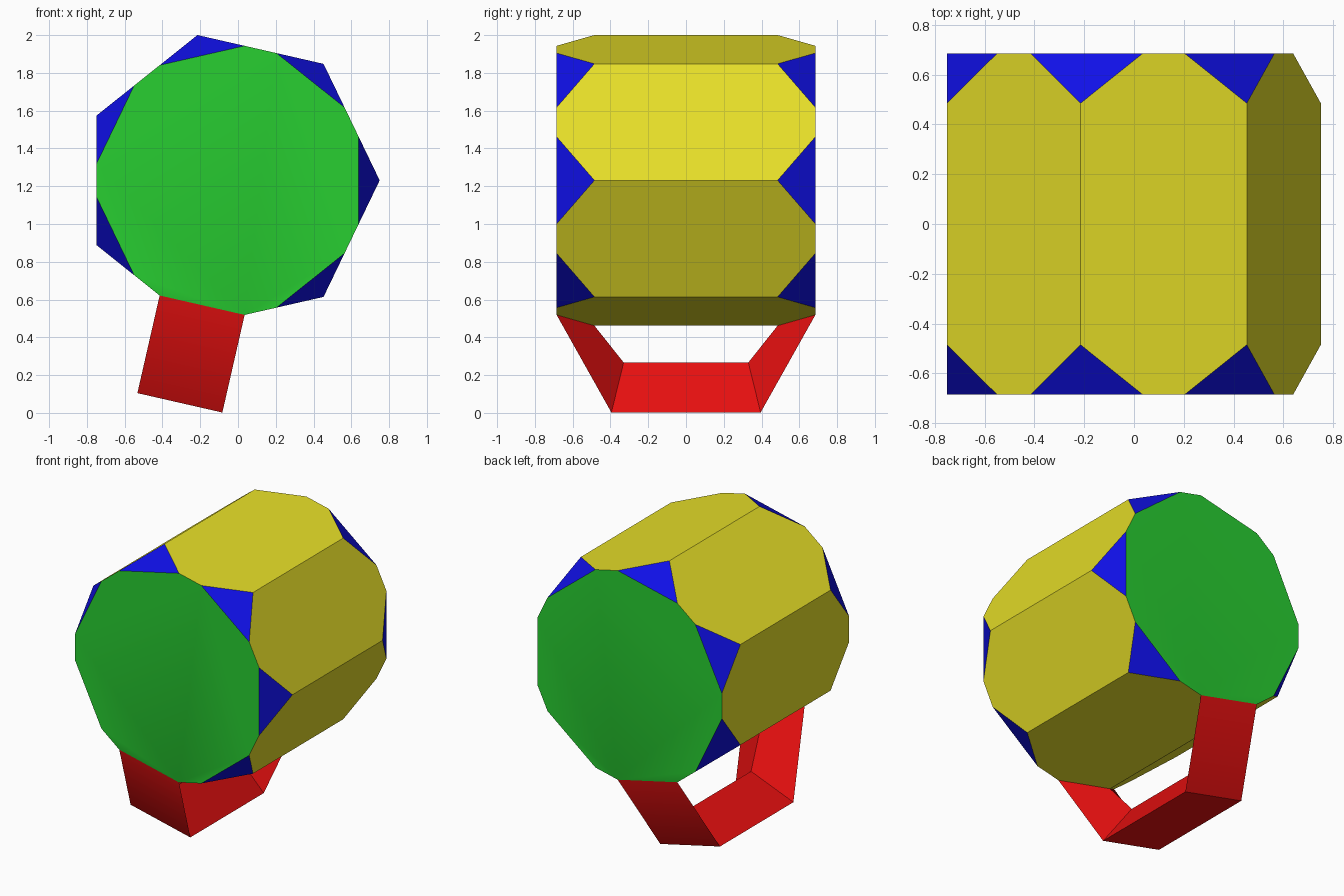
import bpy, bmesh, math
from mathutils import Vector

if "Cube" in bpy.data.objects:
    bpy.data.objects.remove(bpy.data.objects["Cube"])

N = 7                      # sides of the barrel
R = 0.789                  # barrel radius
CENTER = Vector((-0.039, 0, 1.231))
HALF = 0.685               # half length of the barrel
CUT_Y = 0.20               # corner cut along the length
CUT_F = 0.374              # corner cut along each end edge
HANDLE_K = 5               # corner that carries the handle


def material(name, rgb):
    m = bpy.data.materials.new(name)
    m.diffuse_color = (*rgb, 1)
    m.use_nodes = True
    m.node_tree.nodes["Principled BSDF"].inputs["Base Color"].default_value = m.diffuse_color
    return m


mats = [material("yellow", (0.79, 0.73, 0.021)),
        material("green", (0.021, 0.62, 0.031)),
        material("blue", (0.005, 0.005, 0.79)),
        material("red", (0.79, 0.005, 0.005))]
YELLOW, GREEN, BLUE, RED = range(4)

bm = bmesh.new()


def face(verts, mat):
    bm.faces.new(verts).material_index = mat


def radial(k):
    a = 2 * math.pi * k / N
    return Vector((math.cos(a), 0, math.sin(a)))


corner = [CENTER + R * radial(k) for k in range(N)]

# Three points per cut corner at each end: previous edge, next edge, long edge
tri = {}
for s in (-1, 1):
    end = Vector((0, s * HALF, 0))
    for k in range(N):
        c = corner[k]
        a = c.lerp(corner[k - 1], CUT_F) + end
        b = c.lerp(corner[(k + 1) % N], CUT_F) + end
        p = c + Vector((0, s * (HALF - CUT_Y), 0))
        tri[s, k] = [bm.verts.new(v) for v in (a, b, p)]

# End caps and cut corners
for s in (-1, 1):
    face([v for k in range(N) for v in tri[s, k][:2]], GREEN)
    for k in range(N):
        if k != HANDLE_K:
            face(tri[s, k], BLUE)

# Long side panels
for k in range(N):
    n = (k + 1) % N
    f, g = tri[-1, k], tri[-1, n]
    h, i = tri[1, k], tri[1, n]
    face([f[2], f[1], g[0], g[2], i[2], i[0], h[1], h[2]], YELLOW)

# Handle: triangular tube from one end's cut corner to the other's
down = radial(HANDLE_K)
rings = [tri[-1, HANDLE_K]]
for s in (-1, 1):
    ring = []
    for v, drop, y in zip(tri[s, HANDLE_K], (0.53, 0.53, 0.20), (0.395, 0.395, 0.33)):
        q = v.co + down * drop
        q.y = s * y
        ring.append(bm.verts.new(q))
    rings.append(ring)
rings.append(tri[1, HANDLE_K])
for r0, r1 in zip(rings, rings[1:]):
    for j in range(3):
        m = (j + 1) % 3
        face([r0[j], r0[m], r1[m], r1[j]], RED)

bmesh.ops.recalc_face_normals(bm, faces=bm.faces)
mesh = bpy.data.meshes.new("barrel_with_handle")
bm.to_mesh(mesh)
bm.free()
for m in mats:
    mesh.materials.append(m)
obj = bpy.data.objects.new("barrel_with_handle", mesh)
bpy.context.collection.objects.link(obj)

# Soft shading only where cap and handle meet
bpy.context.view_layer.objects.active = obj
obj.select_set(True)
bpy.ops.object.shade_smooth_by_angle(angle=math.radians(30))
